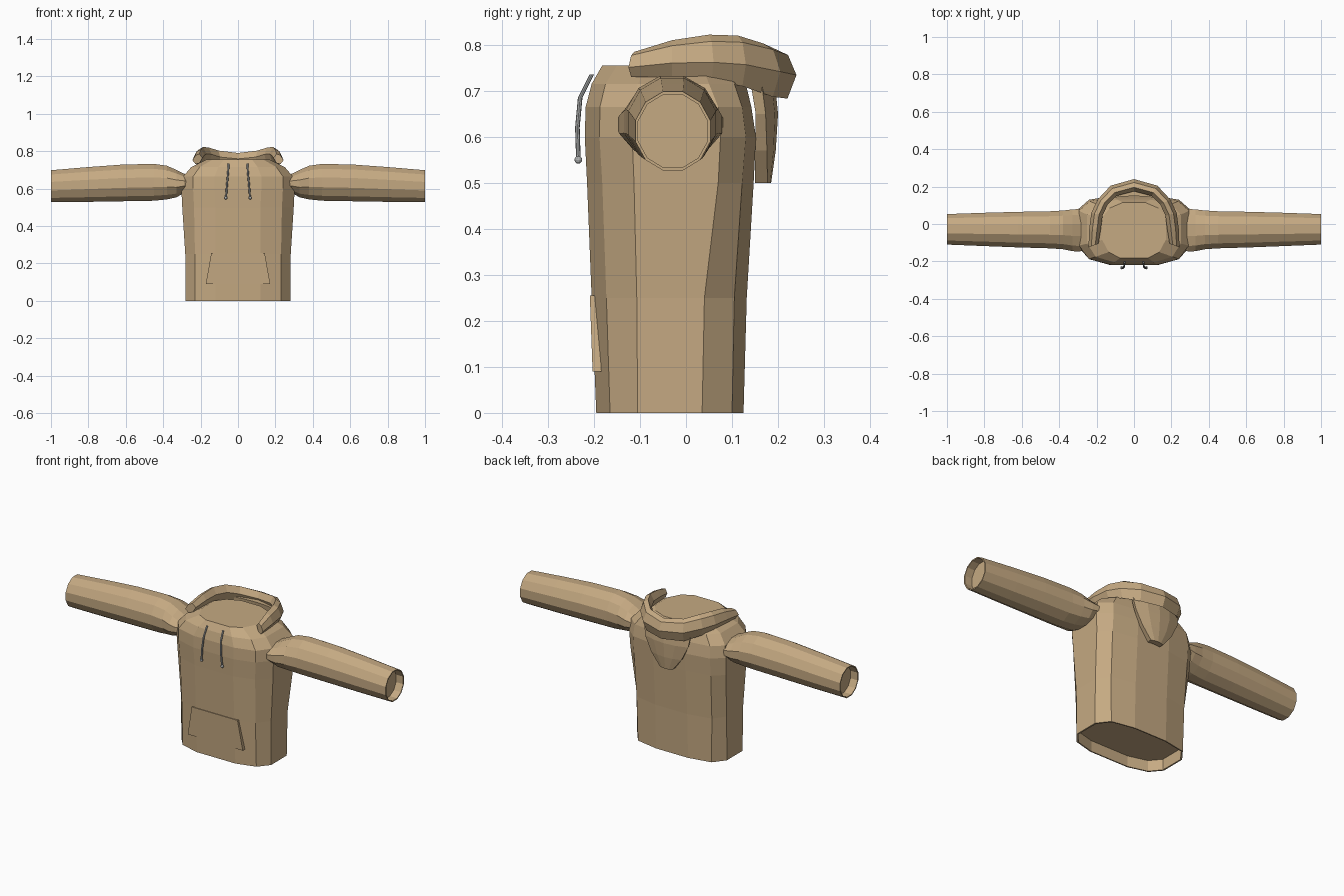
import bpy, bmesh, math
from mathutils import Vector

if "Cube" in bpy.data.objects:
    bpy.data.objects.remove(bpy.data.objects["Cube"])


def material(name, rgb):
    m = bpy.data.materials.new(name)
    m.diffuse_color = (*rgb, 1)
    m.use_nodes = True
    m.node_tree.nodes["Principled BSDF"].inputs["Base Color"].default_value = m.diffuse_color
    return m


TAN = material("tan_cloth", (0.56, 0.40, 0.225))
GREY = material("grey_cord", (0.42, 0.43, 0.43))


def loft(name, rings, mat):
    """Skin a list of equal-length closed rings and cap both ends."""
    bm = bmesh.new()
    rows = [[bm.verts.new(p) for p in r] for r in rings]
    n = len(rows[0])
    for a, b in zip(rows, rows[1:]):
        for i in range(n):
            bm.faces.new((a[i], a[(i + 1) % n], b[(i + 1) % n], b[i]))
    bm.faces.new(rows[0])
    bm.faces.new(rows[-1])
    bmesh.ops.recalc_face_normals(bm, faces=bm.faces)
    me = bpy.data.meshes.new(name)
    bm.to_mesh(me)
    bm.free()
    ob = bpy.data.objects.new(name, me)
    bpy.context.collection.objects.link(ob)
    me.materials.append(mat)
    return ob


def body_ring(z, xs, ys):
    """Twelve-sided ring, symmetric in x; xs and ys run front to back."""
    right = [(x, y, z) for x, y in zip(xs, ys)]
    return right + [(-x, y, z) for x, y, z in reversed(right)]


# Torso: recessed hem, side walls, sloping shoulders, neck
hem_x, hem_y = (.12, .23, .28, .28, .23, .10), (-.195, -.165, -.105, .035, .10, .125)
inner = [x * .97 for x in hem_x]
inner_y = [(y + .035) * .96 - .035 for y in hem_y]
loft("torso", [
    body_ring(.06, inner, inner_y),
    body_ring(0, inner, inner_y),
    body_ring(0, hem_x, hem_y),
    body_ring(.25, (.12, .23, .282, .282, .235, .10), (-.205, -.173, -.107, .04, .105, .132)),
    body_ring(.50, (.12, .235, .298, .298, .24, .10), (-.215, -.182, -.113, .07, .122, .147)),
    body_ring(.60, (.125, .24, .303, .303, .24, .10), (-.22, -.188, -.117, .075, .13, .152)),
    body_ring(.665, (.125, .24, .293, .293, .235, .10), (-.218, -.187, -.115, .07, .122, .142)),
    body_ring(.715, (.105, .205, .25, .25, .20, .09), (-.205, -.175, -.105, .05, .105, .13)),
    body_ring(.755, (.075, .135, .17, .17, .13, .06), (-.182, -.15, -.085, .035, .085, .115)),
], TAN)


# Sleeves: twelve-sided tubes with a recessed cuff opening
def sleeve_ring(s, x, y0, y1, z0, z1):
    k = 1 / math.cos(math.pi / 12)
    return [(s * x,
             (y0 + y1) / 2 + k * (y1 - y0) / 2 * math.cos(math.radians(15 + 30 * i)),
             (z0 + z1) / 2 + k * (z1 - z0) / 2 * math.sin(math.radians(15 + 30 * i)))
            for i in range(12)]


SLEEVE = [(.24, -.12, .055, .585, .665), (.29, -.148, .08, .575, .68),
          (.33, -.145, .078, .553, .70), (.38, -.135, .072, .542, .722),
          (.45, -.13, .068, .535, .732), (.62, -.125, .065, .532, .728),
          (.80, -.118, .06, .529, .715), (1.0, -.11, .053, .527, .698),
          (1.0, -.104, .047, .533, .692), (.955, -.104, .047, .533, .692)]
for s, side in ((1, "right"), (-1, "left")):
    loft(side + "_sleeve", [sleeve_ring(s, *r) for r in SLEEVE], TAN)

# Hood roll: horseshoe of six-sided sections (outer xy, inner xy, low/high z, droop)
half = [((.243, -.125), (.19, -.105), .73, .785, 0),
        ((.24, -.03), (.178, -.03), .73, .81, 0),
        ((.228, .06), (.168, .045), .726, .822, .003),
        ((.195, .13), (.14, .105), .722, .82, .012),
        ((.125, .205), (.095, .15), .712, .803, .025),
        ((0, .24), (0, .175), .708, .79, .025)]


def hood_ring(s, outer, inn, z0, z1, droop):
    o, i = Vector(outer), Vector(inn)
    h = z1 - z0
    pts = ((0, z0 + .38 * h - droop * .2), (.28, z0 + .85 * h), (.68, z1),
           (1, z0 + .62 * h), (.72, z0 + .12 * h), (.3, z0 - droop))
    ring = []
    for t, z in pts:
        p = o.lerp(i, t)
        ring.append((s * p.x, p.y, z))
    return ring


loft("hood_roll", [hood_ring(1, *h) for h in half]
     + [hood_ring(-1, *h) for h in reversed(half[:-1])], TAN)

# Hood back: curved tapering flap hanging behind the neck
flap = []
for z, w, y0, y1 in ((.75, .15, .15, .19), (.65, .135, .165, .20),
                     (.57, .095, .16, .195), (.50, .04, .154, .185)):
    ts = (-1, -.5, 0, .5, 1)
    bend = .03 * w / .15
    flap.append([(w * t, y1 - bend * t * t, z) for t in ts]
                + [(w * t * .93, y0 - bend * .5 * t * t, z) for t in reversed(ts)])
loft("hood_back", flap, TAN)

# Front pocket: tapered plate lying on the belly
loft("front_pocket", [
    [(-.172, -.203, .09), (.172, -.203, .09), (.172, -.184, .09), (-.172, -.184, .09)],
    [(-.143, -.209, .255), (.143, -.209, .255), (.143, -.192, .255), (-.143, -.192, .255)],
], TAN)

# Drawstrings with bead ends
PATH = [(.05, -.205, .735), (.053, -.23, .685), (.059, -.236, .62), (.064, -.234, .555)]
for s, side in ((1, "right"), (-1, "left")):
    rings = [[(s * x + .005 * math.cos(a), y + .005 * math.sin(a), z)
              for a in (math.tau * i / 8 for i in range(8))] for x, y, z in PATH]
    loft(side + "_drawstring", rings, GREY)
    bpy.ops.mesh.primitive_uv_sphere_add(segments=10, ring_count=6, radius=.0085,
                                         location=(s * .065, -.234, .55))
    bead = bpy.context.object
    bead.name = side + "_drawstring_bead"
    bead.data.materials.append(GREY)
